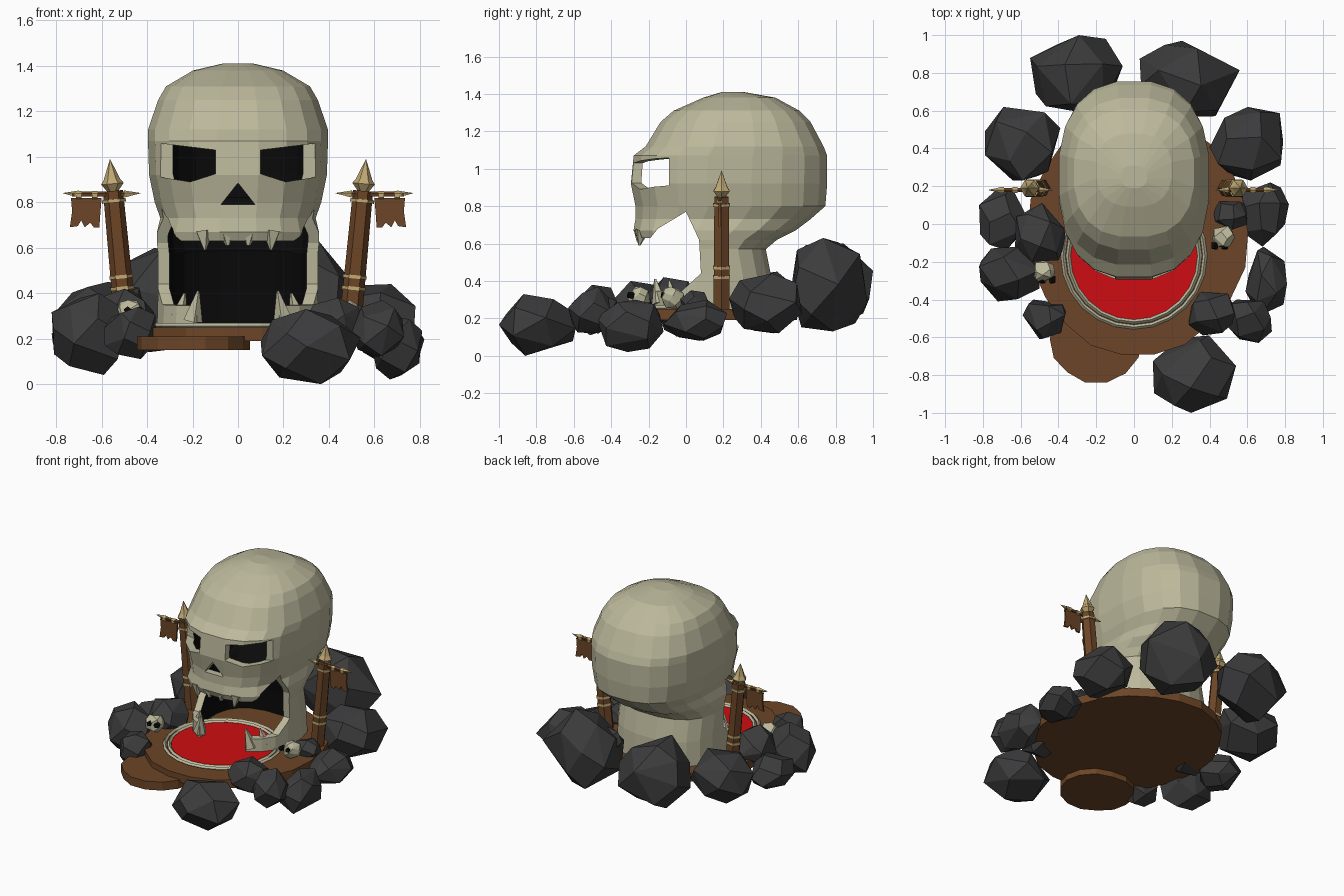
import bpy, bmesh, math, random
from mathutils import Vector

if "Cube" in bpy.data.objects:
    bpy.data.objects.remove(bpy.data.objects["Cube"])

random.seed(4)


def mat(name, r, g, b):
    m = bpy.data.materials.new(name)
    m.diffuse_color = (r, g, b, 1)
    m.use_nodes = True
    m.node_tree.nodes["Principled BSDF"].inputs["Base Color"].default_value = m.diffuse_color
    return m


BONE = mat("bone", .50, .48, .33)
BLACK = mat("black", .003, .003, .003)
ROCK = mat("rock", .045, .045, .047)
WOOD = mat("wood", .15, .06, .02)
TAN = mat("tan", .52, .39, .17)
RED = mat("red", .62, .004, .006)


def finish(name, bm, *mats):
    bmesh.ops.recalc_face_normals(bm, faces=bm.faces)
    me = bpy.data.meshes.new(name)
    bm.to_mesh(me)
    bm.free()
    ob = bpy.data.objects.new(name, me)
    bpy.context.collection.objects.link(ob)
    for m in mats:
        me.materials.append(m)
    return ob


def loft(name, rings, mats, caps=(True, True)):
    bm = bmesh.new()
    vs = [[bm.verts.new(p) for p in r] for r in rings]
    n = len(vs[0])
    for a, b in zip(vs, vs[1:]):
        for i in range(n):
            bm.faces.new((a[i], a[(i + 1) % n], b[(i + 1) % n], b[i]))
    if caps[0]:
        bm.faces.new(vs[0])
    if caps[1]:
        bm.faces.new(vs[-1])
    return finish(name, bm, *mats)


def prism(name, pts, axis, a, b, *mats):
    place = {'x': lambda u, v, t: (t, u, v), 'y': lambda u, v, t: (u, t, v),
             'z': lambda u, v, t: (u, v, t)}[axis]
    return loft(name, [[place(u, v, t) for u, v in pts] for t in (a, b)], mats)


def rod(name, p, q, r1, r2, sides, m):
    p, q = Vector(p), Vector(q)
    bm = bmesh.new()
    bmesh.ops.create_cone(bm, cap_ends=True, segments=sides, radius1=r1, radius2=r2,
                          depth=(q - p).length)
    rot = (q - p).to_track_quat('Z', 'Y').to_matrix()
    for v in bm.verts:
        v.co = rot @ v.co + (p + q) / 2
    return finish(name, bm, m)


def rock(name, x0, x1, y0, y1, z0, z1, m=ROCK, n=17):
    # convex hull of jittered sphere points, fitted to its bounding box
    pts = []
    turn = random.uniform(0, 6)
    for i in range(n):
        z = 1 - 2 * (i + .5) / n
        a = i * 2.39996 + turn + random.uniform(-.3, .3)
        s = math.sqrt(1 - z * z)
        pts.append(Vector((s * math.cos(a), s * math.sin(a), z)) * random.uniform(.92, 1.08))
    lo = [min(p[k] for p in pts) for k in range(3)]
    hi = [max(p[k] for p in pts) for k in range(3)]
    box = ((x0, x1), (y0, y1), (z0, z1))
    bm = bmesh.new()
    for p in pts:
        bm.verts.new([box[k][0] + (p[k] - lo[k]) / (hi[k] - lo[k]) * (box[k][1] - box[k][0])
                      for k in range(3)])
    bmesh.ops.convex_hull(bm, input=bm.verts)
    bmesh.ops.dissolve_limit(bm, angle_limit=.25, verts=bm.verts, edges=bm.edges)
    return finish(name, bm, m)


# Skull shell: rings of (z, front y, back y, half width)
RINGS = [(.25, -.20, .47, .36), (.42, -.20, .46, .355), (.57, -.22, .43, .355),
         (.62, -.26, .49, .36), (.67, -.285, .59, .36), (.73, -.275, .67, .345),
         (.80, -.275, .75, .37), (.92, -.30, .76, .395), (1.07, -.285, .76, .40),
         (1.12, -.22, .74, .40), (1.25, -.14, .67, .355), (1.31, -.07, .61, .32),
         (1.38, .09, .48, .20), (1.41, .19, .31, .07)]


def section(z, yf, yb, w, n=20):
    out = []
    for i in range(n):
        a = 2 * math.pi * (i + .5) / n
        c, s = math.cos(a), math.sin(a)
        k = .8
        out.append((math.copysign(abs(c) ** k, c) * w,
                    (yf + yb) / 2 + math.copysign(abs(s) ** k, s) * (yb - yf) / 2, z))
    return out


skull = loft("skull", [section(*r) for r in RINGS], (BONE, BLACK), (False, True))
sol = skull.modifiers.new("shell", 'SOLIDIFY')
sol.thickness, sol.offset = .05, -1
sol.material_offset = 1

# Openings: mouth, gap in the lower jaw, nose, eyes
EYE = [(.10, .925), (.10, 1.03), (.35, 1.06), (.45, 1.06), (.45, .91), (.335, .91), (.21, .89)]
MOUTH = [(-.6, .63), (-.19, .63), (-.15, .68), (0, .77), (.07, .62), (.08, .44),
         (-.02, .35), (-.6, .33)]
cutters = [
    prism("mouth_cutter", MOUTH, 'x', -.6, .6, BONE),
    prism("jaw_gap_cutter", [(-.18, .2), (.18, .2), (.18, .48), (-.18, .48)], 'y', -.6, .05, BONE),
    prism("nose_cutter", [(-.075, .79), (.075, .79), (0, .885)], 'y', -.6, -.1, BONE),
    prism("eye_cutter_right", EYE, 'y', -.6, -.09, BONE),
    prism("eye_cutter_left", [(-x, z) for x, z in EYE], 'y', -.6, -.09, BONE)]
for c in cutters:
    c.hide_render = True
    b = skull.modifiers.new(c.name, 'BOOLEAN')
    b.operation, b.solver, b.object = 'DIFFERENCE', 'EXACT', c
bpy.context.view_layer.objects.active = skull
for m in list(skull.modifiers):
    bpy.ops.object.modifier_apply(modifier=m.name)
for c in cutters:
    bpy.data.objects.remove(c)

# Ground slabs, red pool and its rims
def disc(name, cx, cy, rx, ry, z0, z1, n, jit, m):
    pts = []
    for i in range(n):
        a, k = 2 * math.pi * i / n, 1 + random.uniform(-jit, jit)
        pts.append((cx + rx * k * math.cos(a), cy + ry * k * math.sin(a)))
    return prism(name, pts, 'z', z0, z1, m)


disc("ground_slab", .02, -.05, .59, .64, .19, .25, 22, .02, WOOD)
disc("front_step", -.20, -.61, .25, .23, .15, .21, 14, .03, WOOD)
disc("red_pool", 0, -.17, .335, .335, .24, .256, 24, 0, RED)
for r in (.348, .376):
    bpy.ops.mesh.primitive_torus_add(major_segments=24, minor_segments=4, major_radius=r,
                                     minor_radius=.012, location=(0, -.17, .256))
    bpy.context.object.name = "pool_rim"
    bpy.context.object.data.materials.append(BONE)

# Boulders: x, y and z ranges
BOULDERS = [
    (-.55, -.06, .58, 1, .14, .60), (.03, .56, .57, .97, .13, .63),
    (-.79, -.39, .23, .62, .12, .45), (.40, .79, .23, .62, .12, .44),
    (-.82, -.55, -.14, .19, .08, .31), (.55, .82, -.12, .22, .08, .30),
    (-.63, -.36, -.20, .11, .17, .42), (-.82, -.50, -.41, -.12, .04, .40),
    (-.59, -.36, -.61, -.40, .11, .34), (.59, .81, -.48, -.12, .02, .30),
    (.29, .55, -.59, -.36, .14, .38), (.50, .73, -.63, -.40, .12, .37),
    (.10, .54, -1, -.59, 0, .33), (.42, .60, -.03, .12, .20, .35),
    (.02, .26, .62, .79, .36, .54)]
for i, b in enumerate(BOULDERS):
    rock(f"boulder_{i + 1}", *b)

# Two small skulls lying on the ground
for x, y, f in ((-.48, -.25, 1), (.475, -.07, -1)):
    rock("small_skull", x - .06, x + .06, y - .06, y + .06, .25, .37, BONE, 20)
    for d in (-.005, .045):
        rod("small_eye", (x + d * f, y - .03, .32), (x + d * f * 1.1, y - .062, .325),
            .02, .017, 5, BLACK)

# Mirrored parts: teeth, leaning posts with finials, banners
FLAG = [(.60, .82), (.735, .82), (.73, .76), (.74, .69), (.705, .695), (.69, .72), (.675, .69),
        (.65, .71), (.635, .69), (.61, .69), (.605, .76)]
for s in (-1, 1):
    rod("upper_fang", (s * .15, -.235, .67), (s * .145, -.25, .59), .04, .006, 5, BONE)
    rod("upper_tooth", (s * .05, -.25, .66), (s * .045, -.255, .61), .03, .01, 5, BONE)
    rod("lower_fang", (s * .20, -.14, .28), (s * .175, -.165, .41), .045, .006, 5, BONE)
    rod("lower_tooth", (s * .26, -.07, .30), (s * .235, -.09, .40), .04, .006, 5, BONE)

    def at(t, s=s):
        return Vector((s * (.49 + .06 * t), .19, .22 + .63 * t))
    rod("post", at(0), at(1), .05, .044, 6, WOOD)
    for t in (.32, .40, .93):
        rod("post_band", at(t - .012), at(t + .012), .053, .052, 6, TAN)
    rod("finial_base", at(1), at(1.05), .025, .05, 6, TAN)
    rod("finial_collar", at(1.05), at(1.09), .05, .032, 6, TAN)
    rod("finial_spike", at(1.09), at(1.22), .034, .001, 6, TAN)
    rod("banner_bar", (s * .50, .18, .835), (s * .73, .18, .835), .012, .012, 5, WOOD)
    rod("banner_tip", (s * .70, .18, .835), (s * .77, .18, .84), .017, .001, 5, TAN)
    rod("banner_back_tip", (s * .50, .18, .835), (s * .43, .18, .84), .017, .001, 5, TAN)
    for x in (.63, .70):
        rod("banner_strap", (s * (x - .012), .18, .83), (s * (x + .012), .18, .83),
            .019, .019, 6, TAN)
    prism("banner", [(s * x, z) for x, z in FLAG], 'y', .174, .186, WOOD)
